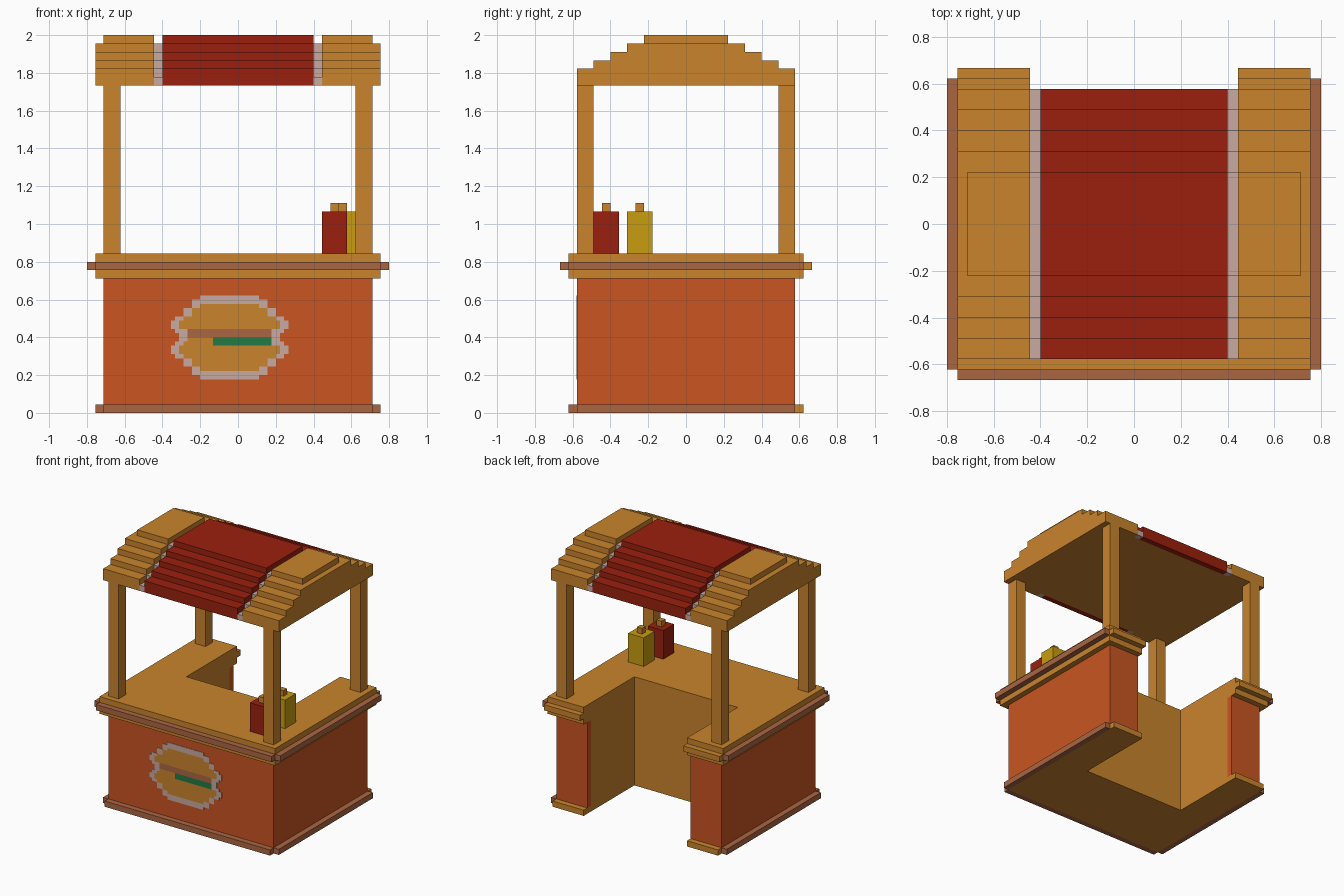
import bpy, bmesh
from mathutils import Vector

if "Cube" in bpy.data.objects:
    bpy.data.objects.remove(bpy.data.objects["Cube"])

V = 2 / 45  # one block of the block grid


def material(name, rgb):
    m = bpy.data.materials.new(name)
    lin = [((c / 255 + 0.055) / 1.055) ** 2.4 for c in rgb]
    m.diffuse_color = (*lin, 1)
    m.use_nodes = True
    m.node_tree.nodes["Principled BSDF"].inputs["Base Color"].default_value = m.diffuse_color
    return m


WOOD = material("golden wood", (201, 132, 44))
TRIM = material("brown trim", (171, 102, 66))
PANEL = material("burnt orange", (202, 85, 34))
RED = material("dark red", (154, 32, 13))
PALE = material("pale pink", (200, 170, 160))
YELLOW = material("mustard yellow", (201, 157, 16))
GREEN = material("lettuce green", (34, 122, 70))


def finish(name, bm, mats):
    me = bpy.data.meshes.new(name)
    bm.to_mesh(me)
    bm.free()
    for m in mats:
        me.materials.append(m)
    ob = bpy.data.objects.new(name, me)
    bpy.context.collection.objects.link(ob)
    return ob


def prism(name, pts, a, b, mats, axis="z", rule=None):
    """Extrude a 2D outline along z (x,y points) or x (y,z points)."""
    bm = bmesh.new()
    if axis == "z":
        vs = [bm.verts.new((p * V, q * V, a * V)) for p, q in pts]
        move = Vector((0, 0, (b - a) * V))
    else:
        vs = [bm.verts.new((a * V, p * V, q * V)) for p, q in pts]
        move = Vector(((b - a) * V, 0, 0))
    face = bm.faces.new(vs)
    ext = bmesh.ops.extrude_face_region(bm, geom=[face], use_keep_orig=True)
    bmesh.ops.translate(bm, vec=move, verts=[g for g in ext["geom"] if isinstance(g, bmesh.types.BMVert)])
    bmesh.ops.recalc_face_normals(bm, faces=bm.faces[:])
    if rule:
        for f in bm.faces:
            f.material_index = rule(f.calc_center_bounds() / V, f.normal)
    return finish(name, bm, mats)


def box(name, x, y, z, mat):
    pts = [(x[0], y[0]), (x[1], y[0]), (x[1], y[1]), (x[0], y[1])]
    return prism(name, pts, z[0], z[1], [mat])


def u_shape(X, Y):
    return [(-X, -Y), (X, -Y), (X, Y), (10, Y), (10, 12), (10, 0),
            (-10, 0), (-10, 12), (-10, Y), (-X, Y)]


# U-shaped counter: floor layer, coloured body lined with wood, worktop
prism("counter_base", u_shape(16, 13), 0, 1, [WOOD])
prism("counter_body", u_shape(16, 13), 1, 16, [PANEL, WOOD], rule=lambda c, n:
      int(abs(n.z) < 0.5 and abs(c.x) < 10.5 and -0.5 < c.y < 11.9))
prism("worktop", u_shape(17, 14), 16, 19, [WOOD])

# Trim strips round the base and the worktop
for part, X, Y, z in (("base", 16, 13, (0, 1)), ("worktop", 17, 14, (17, 18))):
    box(part + "_front_trim", (-X, X), (-Y - 1, -Y), z, TRIM)
    for side, s in (("left", -1), ("right", 1)):
        box(f"{part}_{side}_trim", sorted((s * X, s * (X + 1))), (-Y, Y), z, TRIM)
        box(f"{part}_{side}_back_trim", sorted((s * 10, s * X)), (Y, Y + 1), z, WOOD)

# Four roof posts
for sx, side in ((-1, "left"), (1, "right")):
    for sy, end in ((-1, "front"), (1, "back")):
        box(f"{end}_{side}_post", sorted((sx * 14, sx * 16)), sorted((sy * 11, sy * 13)), (19, 39), WOOD)


def roof_profile(drop, steps):
    """Stepped arch seen from the side; underside split one block in."""
    half = [(13, 39)]
    for k in range(steps):
        y, top = 13 - 2 * k, 41 + k - drop
        half += [(y, top)] + ([(y - 2, top)] if k < steps - 1 else [])
    return [(-12, 39), (12, 39)] + half + [(-y, z) for y, z in reversed(half)]


def underside(c, n):
    return int(n.z < -0.5 and abs(c.y) < 1)


# Roof: red middle, recessed pale grooves, wooden sides with a shorter cap
prism("roof_red_stripe", roof_profile(0, 5), -9, 9, [RED, WOOD], "x", underside)
for s, side in ((-1, "left"), (1, "right")):
    prism(f"roof_{side}_groove", roof_profile(1, 5), s * 9, s * 10, [PALE, WOOD], "x", underside)
    prism(f"roof_{side}_panel", roof_profile(0, 4), s * 10, s * 17, [WOOD], "x")
    box(f"roof_{side}_cap", sorted((s * 10, s * 16)), (-5, 5), (44, 45), WOOD)

# Sauce bottles
for name, x, y, mat in (("red", 10, -11, RED), ("yellow", 11, -7, YELLOW)):
    box(name + "_bottle", (x, x + 3), (y, y + 3), (19, 24), mat)
    box(name + "_bottle_nozzle", (x + 1, x + 2), (y + 1, y + 2), (24, 25), WOOD)

# Burger picture on the front: a pale outline with bun, patty and lettuce
EDGE = {5: -6, 6: -7, 7: -8, 8: -7, 9: -7, 10: -8, 11: -7, 12: -6}


def cell(i, j):
    if j in (4, 13):
        return 0 if -5 <= i <= 2 else None
    if j not in EDGE or not EDGE[j] <= i <= -3 - EDGE[j]:
        return None
    if i in (EDGE[j], -3 - EDGE[j]):
        return 0
    if j == 9:
        return 2
    return 3 if j == 8 and i >= -3 else 1


def half_cell(i, j, dx, dz):
    """Quarter of a cell, with diagonal steps of the outline smoothed."""
    me, h, v = cell(i, j), cell(i + dx, j), cell(i, j + dz)
    if h == v and h != cell(i, j - dz) and v != cell(i - dx, j) and 0 in (me, h):
        return h
    return me


bm = bmesh.new()
for row in range(8, 28):
    j, dz = row // 2, 1 if row % 2 else -1
    line = [half_cell(c // 2, j, 1 if c % 2 else -1, dz) for c in range(-18, 16)] + [None]
    start = 0
    for k in range(1, len(line)):
        if line[k] != line[start]:
            if line[start] is not None:
                x0, x1 = (start - 18) / 2, (k - 18) / 2
                got = bmesh.ops.create_cube(bm, size=1)["verts"]
                for v in got:
                    v.co = (V * (x1 if v.co.x > 0 else x0),
                            -13 * V - (0 if v.co.y > 0 else 0.003),
                            V * (row + (v.co.z > 0)) / 2)
                for f in {f for v in got for f in v.link_faces}:
                    f.material_index = line[start]
            start = k
finish("burger_picture", bm, [PALE, WOOD, TRIM, GREEN])
